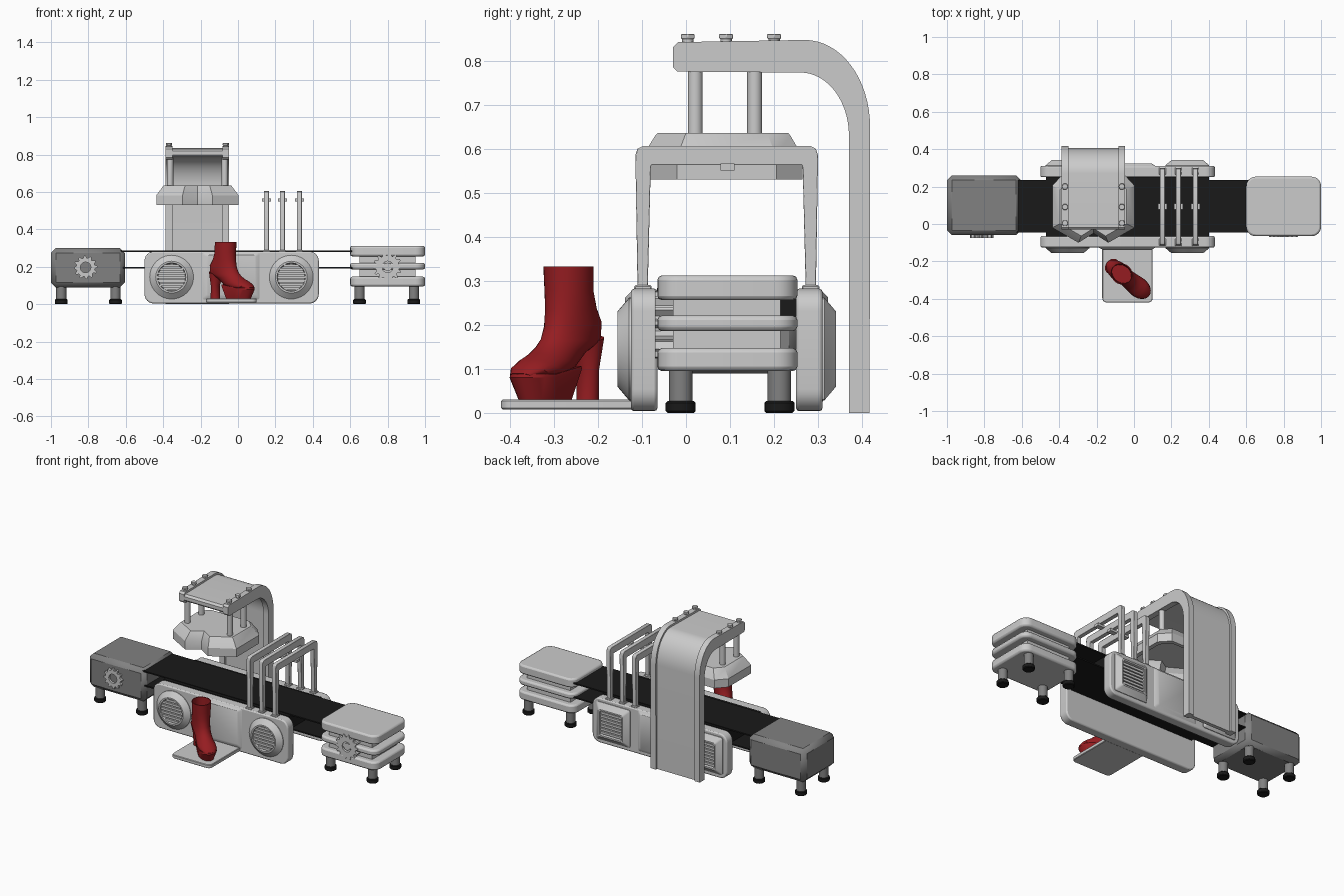
import bpy, bmesh
from math import sin, cos, pi

if "Cube" in bpy.data.objects:
    bpy.data.objects.remove(bpy.data.objects["Cube"])


def material(name, r, g, b):
    m = bpy.data.materials.new(name)
    m.diffuse_color = (r, g, b, 1)
    m.use_nodes = True
    m.node_tree.nodes["Principled BSDF"].inputs["Base Color"].default_value = m.diffuse_color
    return m


DARK = material("dark_grey", 0.22, 0.22, 0.22)
BLACK = material("black_rubber", 0.01, 0.01, 0.01)
RED = material("red_leather", 0.3, 0.012, 0.015)


def loft(name, rings, mat=None, caps=(True, True), bevel=0, segs=1):
    """Join equal-length rings of 3D points into a skin."""
    bm = bmesh.new()
    vs = [[bm.verts.new(p) for p in r] for r in rings]
    n = len(vs[0])
    for a, b in zip(vs, vs[1:]):
        for i in range(n):
            j = (i + 1) % n
            bm.faces.new((a[i], a[j], b[j], b[i]))
    if caps[0]:
        bm.faces.new(vs[0])
    if caps[1]:
        bm.faces.new(vs[-1])
    bmesh.ops.recalc_face_normals(bm, faces=bm.faces)
    me = bpy.data.meshes.new(name)
    bm.to_mesh(me)
    bm.free()
    ob = bpy.data.objects.new(name, me)
    bpy.context.collection.objects.link(ob)
    if mat:
        me.materials.append(mat)
    if bevel:
        m = ob.modifiers.new("bevel", 'BEVEL')
        m.width, m.segments, m.limit_method = bevel, segs, 'ANGLE'
    return ob


def place(pts, h, axis):
    return [{'x': (h, p, q), 'y': (p, h, q), 'z': (p, q, h)}[axis] for p, q in pts]


def prism(name, pts, a, b, axis, mat=None, bevel=0, segs=1):
    return loft(name, [place(pts, a, axis), place(pts, b, axis)], mat, bevel=bevel, segs=segs)


def box(name, x0, x1, y0, y1, z0, z1, mat=None, bevel=0, segs=1):
    return prism(name, [(x0, y0), (x1, y0), (x1, y1), (x0, y1)], z0, z1, 'z', mat, bevel, segs)


def arc(cx, cy, rx, ry, a0, a1, n):
    return [(cx + rx * cos(a0 + (a1 - a0) * i / n), cy + ry * sin(a0 + (a1 - a0) * i / n))
            for i in range(n + 1)]


def circle(cx, cy, r, n=32):
    return arc(cx, cy, r, r, 0, 2 * pi, n)[:-1]


def rrect(x0, x1, y0, y1, r, n=6):
    out = []
    for k, (cx, cy) in enumerate([(x1 - r, y1 - r), (x0 + r, y1 - r), (x0 + r, y0 + r), (x1 - r, y0 + r)]):
        out += arc(cx, cy, r, r, k * pi / 2, (k + 1) * pi / 2, n)
    return out


# end housings: plain chamfered box on the left, stacked plates on the right
box("left_housing", -1, -0.605, -0.06, 0.26, 0.09, 0.3, DARK, 0.026)
for z0, z1 in [(0.095, 0.147), (0.186, 0.221), (0.256, 0.312)]:
    prism("right_plate", rrect(0.6, 1, -0.065, 0.253, 0.05), z0, z1, 'z', bevel=0.01, segs=2)
box("right_core", 0.65, 0.95, -0.03, 0.215, 0.12, 0.28)

# feet
for cx in (-0.8, 0.795):
    for dx in (-0.145, 0.145):
        for y in (-0.012, 0.212):
            c = (cx + dx, y)
            prism("foot_post", circle(*c, 0.027, 20), 0.02, 0.1, 'z', DARK)
            prism("foot_pad", circle(*c, 0.034, 20), 0, 0.027, 'z', BLACK, 0.004)


# gears on the housings
def gear(name, x, z, r, hole, y0, y1, teeth):
    outer, inner = [], []
    for i in range(teeth * 4):
        a = 2 * pi * i / (teeth * 4)
        rr = r if i % 4 < 2 else r * 0.8
        outer.append((x + rr * cos(a), z + rr * sin(a)))
        inner.append((x + hole * cos(a), z + hole * sin(a)))
    rings = [place(inner, y1, 'y'), place(outer, y1, 'y'), place(outer, y0, 'y'),
             place(inner, y0, 'y'), place(inner, y1, 'y')]
    loft(name, rings, caps=(False, False))


gear("left_gear", -0.815, 0.197, 0.063, 0.028, -0.074, -0.055, 12)
gear("right_gear", 0.8, 0.2, 0.077, 0.03, -0.07, -0.025, 14)
prism("right_gear_hub", circle(0.8, 0.2, 0.022, 24), -0.066, -0.025, 'y')

# conveyor belt
for z in (0.192, 0.28):
    box("belt_sheet", -0.65, 0.655, -0.045, 0.236, z, z + 0.008, BLACK)
box("belt_bed", -0.47, 0.4, -0.066, 0.252, 0.194, 0.284, BLACK)

# side panels with vents: round on the front, square on the back
for side, y in (("front", -0.125), ("back", 0.31)):
    s = -1 if side == "front" else 1
    prism(side + "_panel", rrect(-0.5, 0.432, 0.004, 0.282, 0.05), y, y - s * 0.06, 'y', bevel=0.007, segs=2)
    mid0 = rrect(-0.19, 0.115, 0.025, 0.275, 0.01, 2)
    mid1 = rrect(-0.165, 0.095, 0.045, 0.262, 0.01, 2)
    loft(side + "_middle_plate", [place(mid0, y, 'y'), place(mid1, y + s * 0.013, 'y')])
    for x in (-0.355, 0.285):
        def outline(r):
            if side == "front":
                return circle(x, 0.145, r, 40)
            return rrect(x - r, x + r, 0.145 - r, 0.145 + r, 0.01, 2)
        steps = [(0.117, -0.005), (0.117, 0.004), (0.085, 0.031), (0.076, 0.031), (0.072, 0.004)]
        loft(side + "_vent_rim", [place(outline(r), y + s * d, 'y') for r, d in steps])
        for k in range(-3, 4):
            dz = k * 0.0205
            w = (0.075 ** 2 - dz ** 2) ** 0.5 if side == "front" else 0.074
            a, b = sorted((y + s * 0.003, y + s * 0.024))
            box(side + "_vent_slat", x - w, x + w, a, b, 0.138 + dz, 0.152 + dz)

# three guard hoops over the belt
half = [(-0.087, 0.28), (-0.11, 0.28), (-0.115, 0.585), (-0.11, 0.6), (-0.098, 0.606)]
inner = [(-0.078, 0.563), (-0.08, 0.56)]
mir = lambda pts: [(0.185 - p, q) for p, q in reversed(pts)]
hoop = half + mir(half) + mir(inner)[::1] + inner
for x in (0.152, 0.237, 0.328):
    prism("guard_hoop", hoop, x - 0.013, x + 0.013, 'x', bevel=0.004, segs=2)
    box("hoop_clip", x - 0.024, x + 0.024, 0.078, 0.11, 0.55, 0.566)
    for y in (-0.098, 0.283):
        box("hoop_socket", x - 0.018, x + 0.018, y - 0.02, y + 0.02, 0.27, 0.29, bevel=0.003)


# curved press frame: thin middle sheet with thicker edge flanges
def frame_profile(d):
    p = [(0.417 - d, 0)]
    p += arc(0.27, 0.65, 0.148 - d, 0.197 - d, 0, pi / 2, 16)
    p += [(-0.018, 0.842 - d), (-0.03, 0.83 - d), (-0.03, 0.785 + d), (-0.02, 0.775 + d)]
    p += arc(0.26, 0.63, 0.11 + d, 0.143 + d, pi / 2, 0, 16)
    return p + [(0.37 + d, 0)]


CX = -0.217
prism("press_frame_sheet", frame_profile(0.012), CX - 0.15, CX + 0.15, 'x')
for s in (-1, 1):
    x = CX + s * 0.152
    prism("press_frame_flange", frame_profile(0), x - 0.018, x + 0.018, 'x')
    for y in (0.004, 0.091, 0.2):
        prism("frame_washer", circle(x, y, 0.013, 16), 0.835, 0.852, 'z')
        prism("frame_bolt", circle(x, y, 0.018, 6), 0.849, 0.861, 'z', bevel=0.002)
    for y in (0.021, 0.156):
        prism("press_rod", circle(x - s * 0.006, y, 0.017, 20), 0.62, 0.785, 'z')

# press head: hollow faceted hood with a notch at the front
right = [(0, -0.05), (0.08, -0.1), (0.22, -0.02), (0.22, 0.205), (0.165, 0.265)]
head = right + [(-p, q) for p, q in reversed(right[1:])]
ring = lambda k, z: [(CX + p * k, 0.09 + (q - 0.09) * k, z) for p, q in head]
loft("press_head", [ring(0.78, 0.59), ring(0.87, 0.565), ring(0.88, 0.53), ring(1, 0.53),
                    ring(1, 0.582), ring(0.84, 0.63), ring(0.81, 0.636)])

# boot tray
prism("boot_tray", rrect(-0.17, 0.1, -0.42, -0.1, 0.025), 0.008, 0.03, 'z', bevel=0.003)


# boot, laid out along u (heel to toe) and w (sideways), turned on the tray
def turn(u, w, z):
    return (-0.066 + 0.78 * u + 0.626 * w, -0.267 - 0.626 * u + 0.78 * w, z)


def boot_ring(front, back, hw, n=28):
    out = []
    for i in range(n):
        c, s = cos(2 * pi * i / n), sin(2 * pi * i / n)
        t = (1 + c) / 2
        out.append(turn(back[0] + (front[0] - back[0]) * t, hw * s, back[1] + (front[1] - back[1]) * t))
    return out


upper = [((0.055, 0.255), (-0.055, 0.255), 0.045), ((0.055, 0.332), (-0.055, 0.332), 0.05),
         ((0.06, 0.332), (-0.06, 0.332), 0.055), ((0.058, 0.28), (-0.062, 0.275), 0.053),
         ((0.06, 0.235), (-0.078, 0.238), 0.051), ((0.068, 0.195), (-0.1, 0.207), 0.05),
         ((0.082, 0.168), (-0.098, 0.16), 0.049), ((0.1, 0.15), (-0.045, 0.138), 0.046),
         ((0.122, 0.136), (0, 0.1), 0.048), ((0.147, 0.124), (0.05, 0.078), 0.053),
         ((0.17, 0.108), (0.11, 0.078), 0.05), ((0.185, 0.09), (0.16, 0.078), 0.03)]
loft("boot_upper", [boot_ring(*r) for r in upper], RED)


def slab(u0, u1, hw, z, z_back):
    pts = [(u0, -hw * 0.8)] + arc(u1 - 0.075, 0, 0.075, hw, -pi / 2, pi / 2, 14) + [(u0, hw * 0.8)]
    return [turn(u, w, z_back if i in (0, len(pts) - 1) else z) for i, (u, w) in enumerate(pts)]


loft("boot_platform_sole", [slab(0.03, 0.165, 0.042, 0.03, 0.03), slab(0.005, 0.188, 0.054, 0.08, 0.1),
                            slab(0.005, 0.186, 0.053, 0.088, 0.106)], RED)
loft("boot_heel", [boot_ring((-0.045, 0.03), (-0.095, 0.03), 0.026),
                   boot_ring((-0.05, 0.1), (-0.092, 0.1), 0.028),
                   boot_ring((-0.03, 0.158), (-0.1, 0.175), 0.044)], RED)

# smooth round parts, keep hard edges sharp
for ob in bpy.data.objects:
    ob.select_set(True)
bpy.context.view_layer.objects.active = bpy.data.objects["press_head"]
bpy.ops.object.shade_smooth_by_angle()
